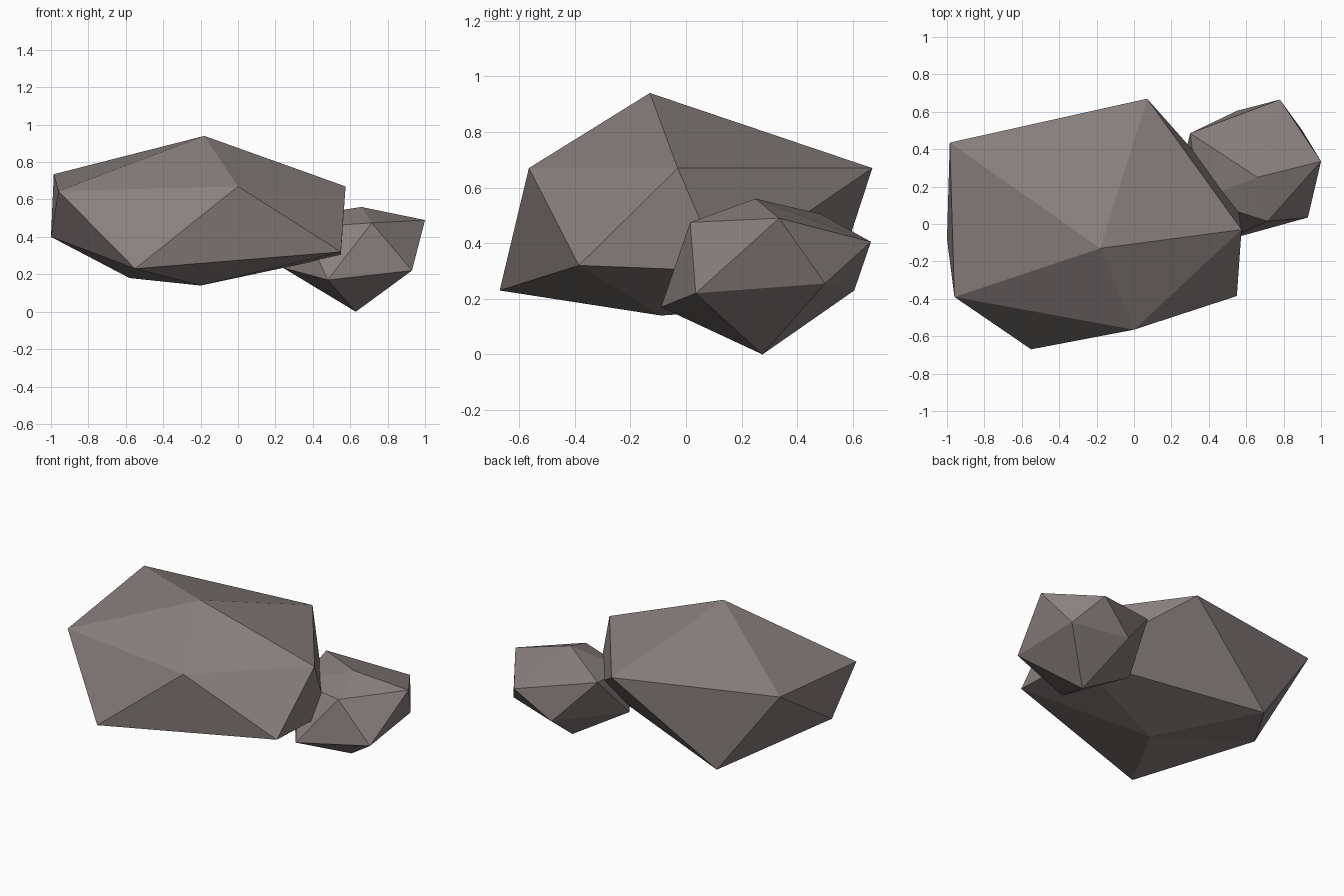
import bpy

# One warm grey stone colour
stone = bpy.data.materials.new("warm_grey_stone")
stone.diffuse_color = (0.25, 0.215, 0.208, 1)


def make_rock(name, top, upper, lower, bottom):
    """Twenty-sided rock: top point, two staggered rings of five, bottom point.
    Each lower point sits between upper points i and i + 1."""
    verts = [top] + upper + lower + [bottom]
    faces = []
    for i in range(5):
        j = (i + 1) % 5
        u0, u1, l0, l1 = 1 + i, 1 + j, 6 + i, 6 + j
        faces += [(0, u0, u1), (u0, l0, u1), (u1, l0, l1), (11, l1, l0)]
    mesh = bpy.data.meshes.new(name)
    mesh.from_pydata(verts, [], faces)
    mesh.materials.append(stone)
    mesh.validate()
    rock = bpy.data.objects.new(name, mesh)
    bpy.context.collection.objects.link(rock)
    return rock


# Large boulder
make_rock(
    "large_rock",
    (-0.18, -0.13, 0.94),
    [(-0.96, -0.39, 0.645), (0.0, -0.565, 0.67), (0.575, -0.03, 0.67),
     (0.07, 0.67, 0.67), (-0.985, 0.435, 0.735)],
    [(-0.55, -0.67, 0.23), (0.55, -0.385, 0.32), (0.55, 0.13, 0.30),
     (-0.58, 0.51, 0.18), (-1.0, -0.08, 0.40)],
    (-0.20, -0.09, 0.14))

# Small stone leaning against its side
make_rock(
    "small_rock",
    (0.66, 0.25, 0.56),
    [(0.715, 0.015, 0.475), (1.0, 0.335, 0.49), (0.78, 0.665, 0.405),
     (0.30, 0.485, 0.505), (0.35, 0.13, 0.45)],
    [(0.93, 0.035, 0.22), (0.90, 0.50, 0.255), (0.55, 0.605, 0.23),
     (0.24, 0.24, 0.235), (0.48, -0.09, 0.17)],
    (0.63, 0.275, 0.0))
